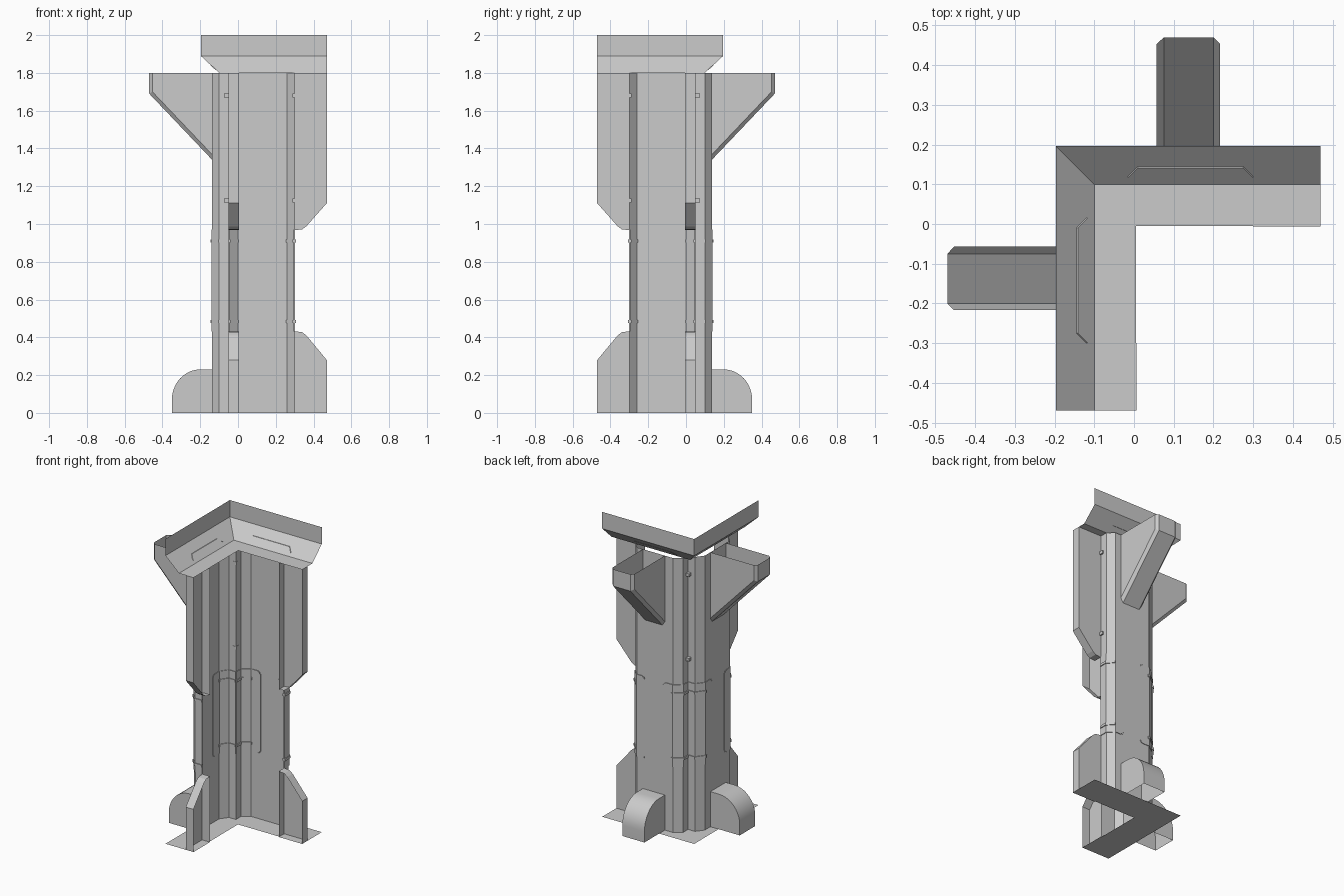
import bpy, bmesh
from math import sin, cos, pi
from mathutils import Vector

if "Cube" in bpy.data.objects:
    bpy.data.objects.remove(bpy.data.objects["Cube"])


def make(name, faces_pts):
    """Object from polygons, plus its copy reflected across the diagonal (x,y)->(-y,-x)."""
    bm = bmesh.new()
    for pts in faces_pts:
        bm.faces.new([bm.verts.new(p) for p in pts])
        bm.faces.new([bm.verts.new((-p[1], -p[0], p[2])) for p in reversed(pts)])
    bmesh.ops.remove_doubles(bm, verts=bm.verts, dist=0.0004)
    bmesh.ops.recalc_face_normals(bm, faces=bm.faces)
    me = bpy.data.meshes.new(name)
    bm.to_mesh(me)
    bm.free()
    ob = bpy.data.objects.new(name, me)
    bpy.context.collection.objects.link(ob)
    return ob


def tube(loop_a, loop_b):
    """Side walls between two matching closed loops."""
    n = len(loop_a)
    return [[loop_a[i], loop_a[(i + 1) % n], loop_b[(i + 1) % n], loop_b[i]] for i in range(n)]


def prism(loop_a, loop_b):
    return tube(loop_a, loop_b) + [list(reversed(loop_a)), list(loop_b)]


def strip(path, z0, z1):
    """Upright wall following a plan path."""
    return [[(*a, z0), (*b, z0), (*b, z1), (*a, z1)] for a, b in zip(path, path[1:])]


def offset(path, d):
    """Move an open plan path sideways (to its left) with mitred joints."""
    out = []
    for i, p in enumerate(path):
        ns = []
        for a, b in ((i - 1, i), (i, i + 1)):
            if a >= 0 and b < len(path):
                t = (Vector(path[b]) - Vector(path[a])).normalized()
                ns.append(Vector((-t.y, t.x)))
        m = sum(ns, Vector((0, 0))).normalized()
        out.append(tuple(Vector(p) + m * d / m.dot(ns[0])))
    return out


def slab(path, z0, z1, d):
    """Closed plate standing on a plan path, reaching d to each side of it."""
    i, o = offset(path, d), offset(path, -d)
    ring = i + o[::-1]
    f = strip(ring + ring[:1], z0, z1)
    for a, b, c, e in zip(i, i[1:], o[1:], o):
        for z in (z0, z1):
            f.append([(*a, z), (*b, z), (*c, z), (*e, z)])
    return f


# Pillar: a thin folded shell, open towards the inside of the corner
half = [(.298, .05), (.298, .10), (.26, .137), (0, .137), (-.05, .10), (-.05, .05)]
make("pillar_shell", strip(half, 0, 1.8))

# Base plate
make("base_plate", [[(0, 0, 0), (.47, 0, 0), (.47, .197, 0), (-.197, .197, 0)]])

# Cornice: upright band, sloped cove and flat ledge
prof = [(.197, 2.0), (.197, 1.89), (.1, 1.8), (-.005, 1.8)]
sheet = lambda a, b: [(-a[0], *a), (.47, *a), (.47, *b), (-b[0], *b)]
make("cornice", [sheet(a, b) for a, b in zip(prof, prof[1:])])

# Thin bracket-shaped trim on the cove
trim = [(-.015, 1.815), (.01, 1.838), (.275, 1.838), (.30, 1.815)]
depth = lambda z: .1 + (z - 1.8) * .097 / .09
faces = []
for (xa, za), (xb, zb) in zip(trim, trim[1:]):
    q = [(xa, za), (xb, zb), (xb, zb + .004), (xa, za + .004)]
    faces += prism([(x, depth(z) - .004, z) for x, z in q],
                   [(x, depth(z) + .002, z) for x, z in q])
make("cornice_trim", faces)

# Fins on the arm ends: trays with a back plate and a rim, open on the inner side
upper = [(.30, 1.8), (.47, 1.8), (.47, 1.11), (.362, .988), (.34, .972), (.30, .967)]
lower = [(.30, 0), (.47, 0), (.47, .28), (.362, .41), (.34, .427), (.30, .432)]
for name, pr in (("upper_fin", upper), ("lower_fin", lower)):
    rim = [(x, -.006, z) for x, z in pr]
    back = [(x, .05, z) for x, z in pr]
    make(name, tube(rim, back) + [back])

# Upper brackets, open on top, with chamfered outer edges
o = [(.47, 1.8), (.47, 1.69), (.137, 1.34)]
i = [(.453, 1.8), (.453, 1.70), (.137, 1.368)]
faces = []
for k in (0, 1):
    faces.append([(.075, *o[k]), (.2, *o[k]), (.2, *o[k + 1]), (.075, *o[k + 1])])
    for xi, xo in ((.075, .057), (.2, .217)):
        faces.append([(xi, *o[k]), (xi, *o[k + 1]), (xo, *i[k + 1]), (xo, *i[k])])
for x in (.057, .217):
    faces.append([(x, *p) for p in i] + [(x, .137, 1.8)])
make("upper_bracket", faces)

# Rounded feet, open underneath and where they meet the shell
foot = [(.35, 0)] + [(.20 + .15 * cos(t * pi / 20), .07 + .16 * sin(t * pi / 20))
                     for t in range(11)] + [(.137, .23)]
faces = [[(.057, *a), (.217, *a), (.217, *b), (.057, *b)] for a, b in zip(foot, foot[1:])]
for x in (.057, .217):
    faces.append([(x, *p) for p in foot] + [(x, .137, 0)])
feet = make("rounded_foot", faces)

# Wrapped cover plates around the waist, showing on both sides of the shell
end = [(.20, .137)] + [half[2], half[1], half[0]]
corner = [(.07, .137)] + half[3:]
for name, path in (("end_cover", end), ("corner_cover", corner)):
    p, q = Vector(path[0]), Vector(path[1])
    steps = [p + (q - p).normalized() * .018 * s for s in (0, .3, 1)]   # rounded free corners
    s0, s1, s2 = [tuple(s) for s in steps]
    make(name, slab([s2] + path[1:], .43, .97, .004)
         + slab([s1, s2], .435, .965, .004) + slab([s0, s1], .446, .954, .004))

# Clamp bands
for z in (.485, .91):
    make("end_clamp", slab(end[1:], z - .008, z + .008, .009))
    make("corner_clamp", slab([(.01, .137)] + corner[1:], z - .008, z + .008, .009))

# Small pegs in the corner groove and on the arm ends
faces = []
for z in (1.125, 1.68):
    for x, y in ((.30, .062), (-.06, .06)):
        q = [(x - .012, y - .012), (x + .008, y - .012), (x + .008, y + .012), (x - .012, y + .012)]
        faces += prism([(*p, z - .01) for p in q], [(*p, z + .01) for p in q])
make("peg", faces)

# Smooth only the curved feet
bpy.context.view_layer.objects.active = feet
feet.select_set(True)
bpy.ops.object.shade_smooth_by_angle(angle=.5)
